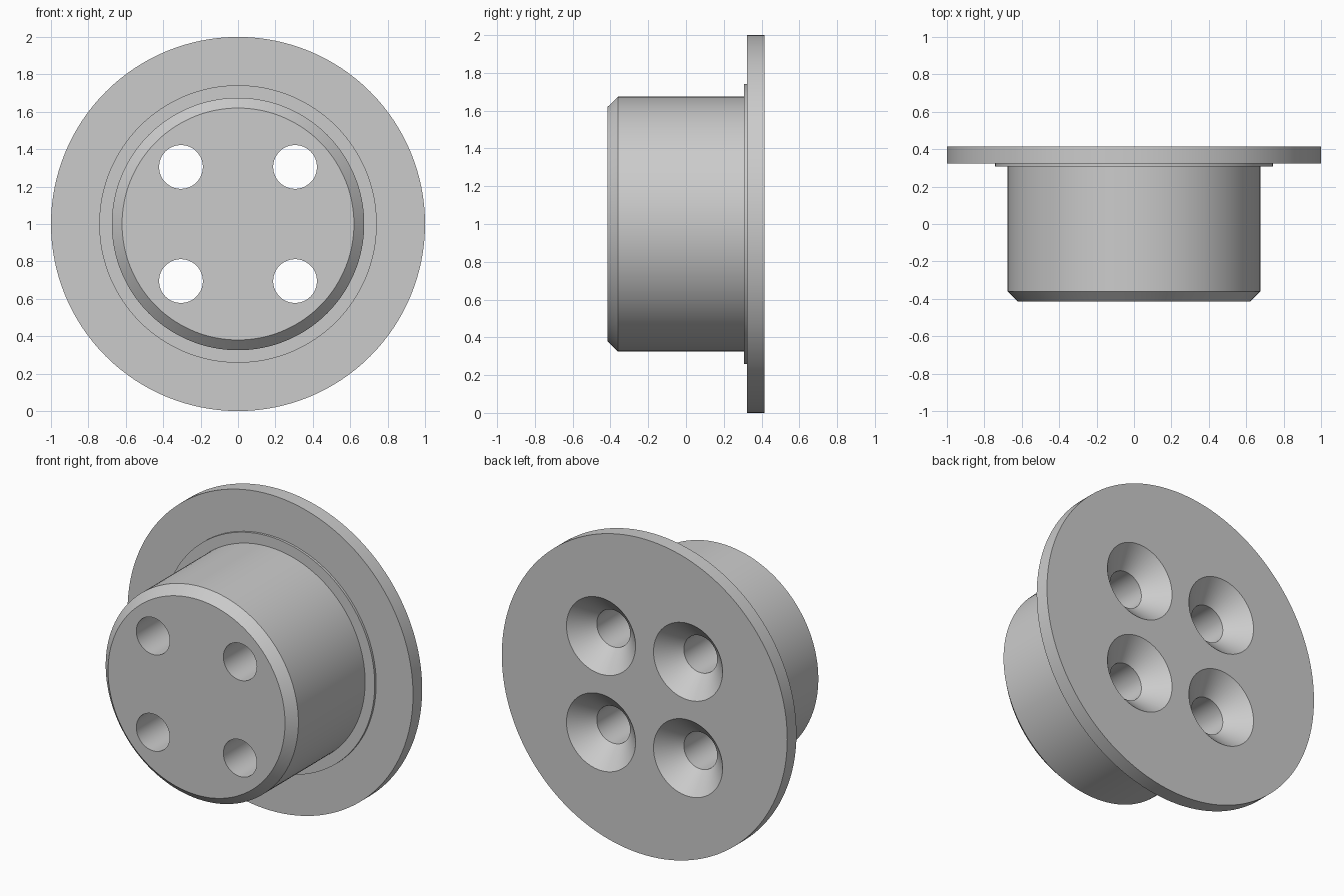
import bpy, bmesh
from math import radians
from mathutils import Matrix, Vector

default = bpy.data.objects.get("Cube")
if default:
    bpy.data.objects.remove(default, do_unlink=True)

grey = bpy.data.materials.new("plain grey")
grey.use_nodes = True
colour = (0.6, 0.6, 0.6, 1)
grey.diffuse_color = colour
grey.node_tree.nodes["Principled BSDF"].inputs["Base Color"].default_value = colour


def lathe(name, profile, centre, steps=128):
    """Spin (radius, y) points about the y axis, capping both ends."""
    bm = bmesh.new()
    rings = []
    for radius, y in profile:
        rings.append([bm.verts.new(Matrix.Rotation(radians(360 * i / steps), 3, "Y")
                                   @ Vector((radius, y, 0))) for i in range(steps)])
    for a, b in zip(rings, rings[1:]):
        for i in range(steps):
            j = (i + 1) % steps
            bm.faces.new((a[i], a[j], b[j], b[i]))
    bm.faces.new(rings[0])
    bm.faces.new(rings[-1])
    bmesh.ops.recalc_face_normals(bm, faces=bm.faces)
    mesh = bpy.data.meshes.new(name)
    bm.to_mesh(mesh)
    bm.free()
    mesh.materials.append(grey)
    obj = bpy.data.objects.new(name, mesh)
    obj.location = centre
    bpy.context.collection.objects.link(obj)
    return obj


# Chamfered plug, thin shoulder and wide flange
front, back = -0.415, 0.415
plug = lathe("flanged_plug", [
    (0.62, front), (0.675, front + 0.055), (0.675, 0.308),
    (0.742, 0.308), (0.742, 0.323), (1, 0.323), (1, back)], (0, 0, 1))

# Four countersunk through holes, wide at the flange side
hole, sink, over = 0.117, 0.242, 0.05
for x in (-0.305, 0.305):
    for z in (-0.305, 0.305):
        cutter = lathe("hole_cutter", [
            (hole, front - over), (hole, back - (sink - hole)),
            (sink, back), (sink, back + over)], (x, 0, 1 + z), 64)
        cutter.hide_render = True
        cut = plug.modifiers.new("hole", "BOOLEAN")
        cut.operation = "DIFFERENCE"
        cut.solver = "EXACT"
        cut.object = cutter
        bpy.context.view_layer.update()
        bpy.context.view_layer.objects.active = plug
        bpy.ops.object.modifier_apply(modifier=cut.name)
        bpy.data.objects.remove(cutter, do_unlink=True)

# Smooth round walls, crisp edges
bpy.ops.object.select_all(action="DESELECT")
plug.select_set(True)
bpy.context.view_layer.objects.active = plug
bpy.ops.object.shade_smooth_by_angle(angle=radians(30))
